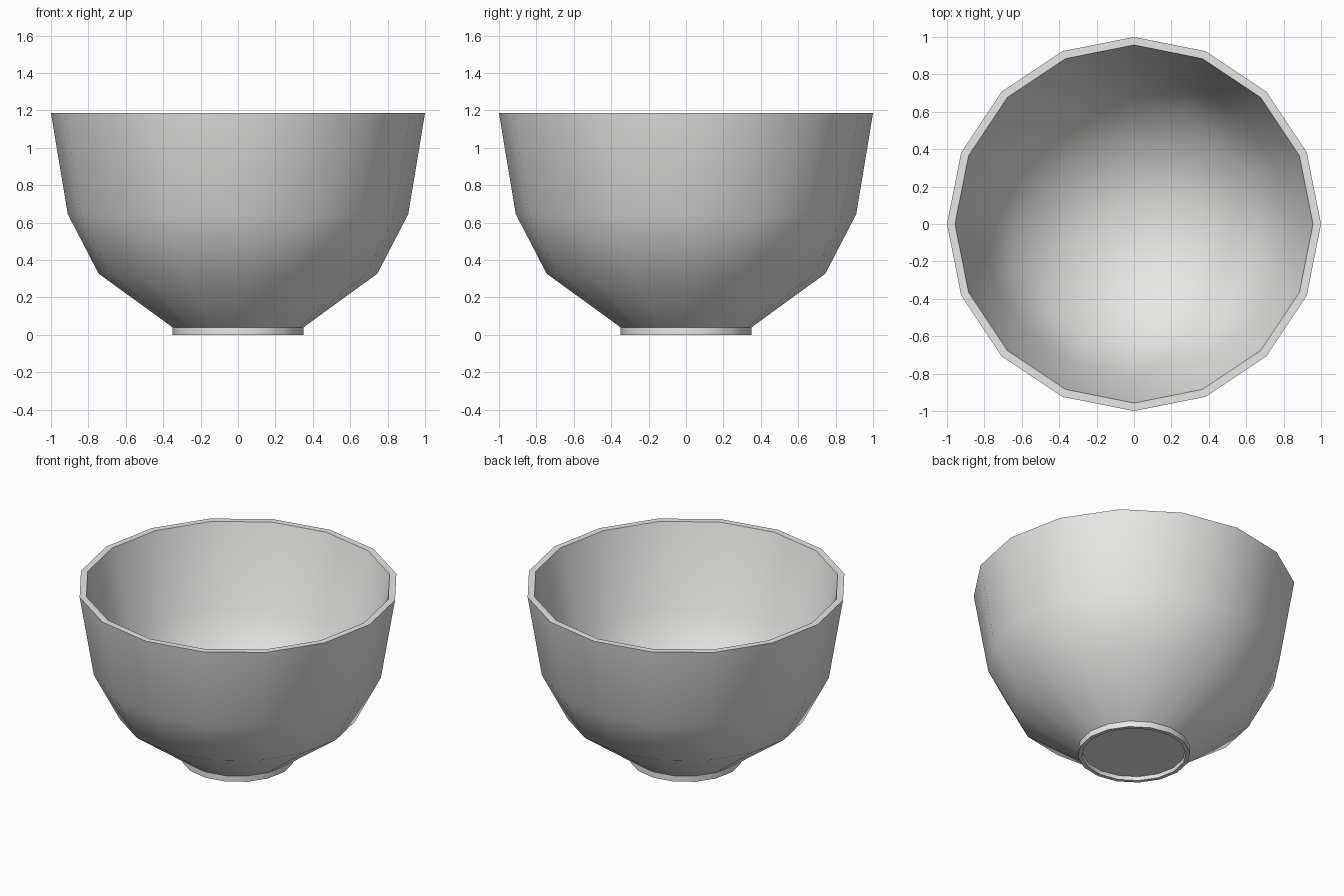
import bpy, bmesh, math

if "Cube" in bpy.data.objects:
    bpy.data.objects.remove(bpy.data.objects["Cube"])

SIDES = 16
# closed profile (radius, height): recess centre, foot, outer wall, rim, inner wall, floor centre
PROFILE = [(0, 0.025), (0.32, 0.025), (0.325, 0), (0.35, 0), (0.35, 0.04),
           (0.745, 0.327), (0.91, 0.645), (1.0, 1.186),
           (0.957, 1.186), (0.815, 0.65), (0.65, 0.35), (0.3, 0.11), (0, 0.09)]

bm = bmesh.new()
rings = []
for r, z in PROFILE:
    if r == 0:
        rings.append([bm.verts.new((0, 0, z))] * SIDES)
    else:
        rings.append([bm.verts.new((r * math.cos(2 * math.pi * i / SIDES),
                                    r * math.sin(2 * math.pi * i / SIDES), z))
                      for i in range(SIDES)])

# skin neighbouring rings, with triangles at the two centres
for a, b in zip(rings, rings[1:]):
    for i in range(SIDES):
        j = (i + 1) % SIDES
        corners = [a[i], a[j], b[j], b[i]]
        bm.faces.new(list(dict.fromkeys(corners)))
bmesh.ops.recalc_face_normals(bm, faces=bm.faces)

mesh = bpy.data.meshes.new("bowl")
bm.to_mesh(mesh)
bm.free()
bowl = bpy.data.objects.new("bowl", mesh)
bpy.context.collection.objects.link(bowl)

# pale grey ceramic
mat = bpy.data.materials.new("pale_grey")
mat.diffuse_color = (0.8, 0.8, 0.79, 1)
mat.use_nodes = True
mat.node_tree.nodes["Principled BSDF"].inputs["Base Color"].default_value = mat.diffuse_color
mesh.materials.append(mat)

# smooth walls, sharp rim and foot
bpy.context.view_layer.objects.active = bowl
bowl.select_set(True)
bpy.ops.object.shade_smooth_by_angle(angle=math.radians(42))
